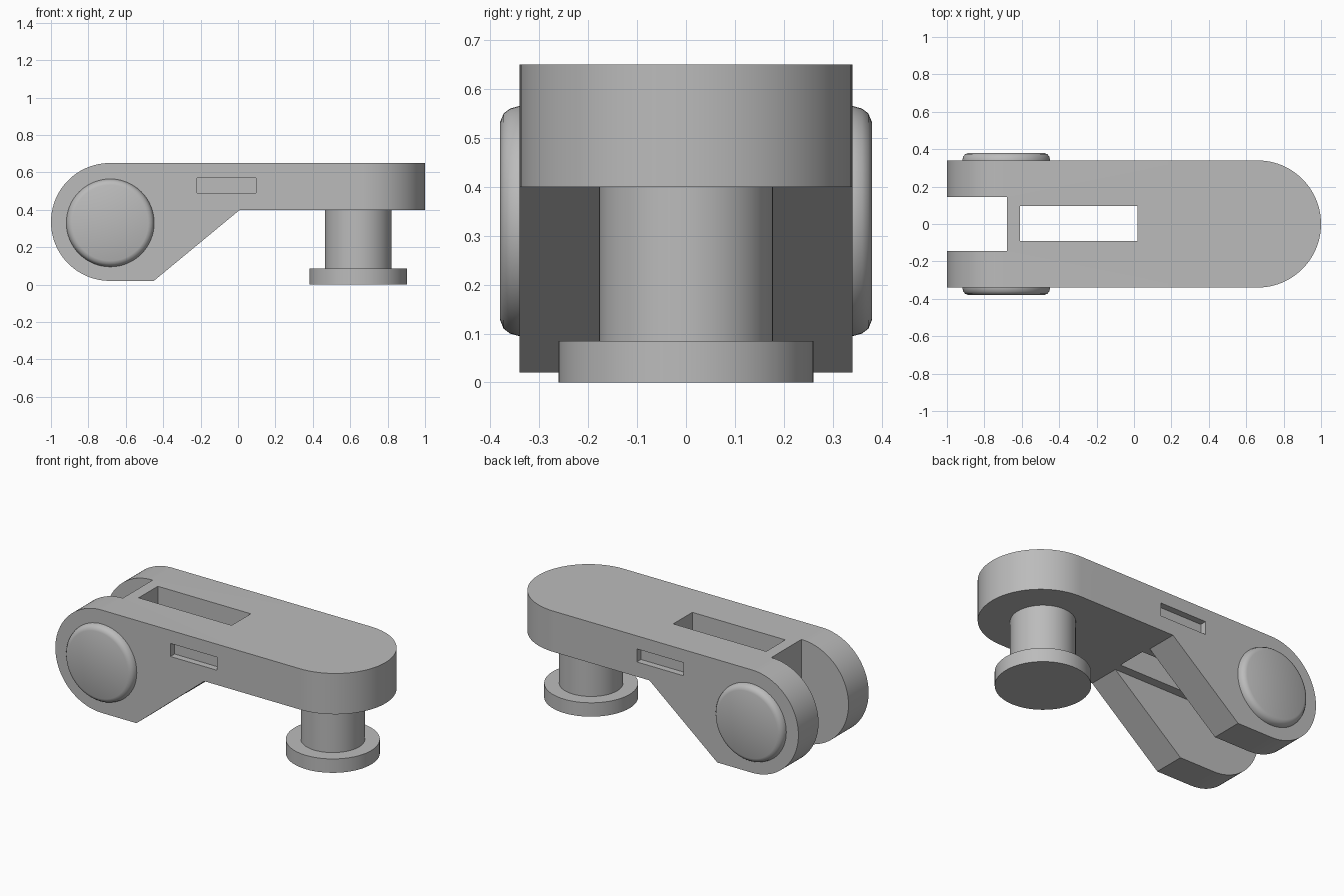
import bpy, bmesh, math
from mathutils import Matrix

if "Cube" in bpy.data.objects:
    bpy.data.objects.remove(bpy.data.objects["Cube"])

grey = bpy.data.materials.new("plain_grey")
grey.use_nodes = True
grey.diffuse_color = (0.5, 0.5, 0.5, 1)
grey.node_tree.nodes["Principled BSDF"].inputs["Base Color"].default_value = (0.5, 0.5, 0.5, 1)


def finish(name, bm):
    bmesh.ops.recalc_face_normals(bm, faces=bm.faces)
    mesh = bpy.data.meshes.new(name)
    bm.to_mesh(mesh)
    bm.free()
    mesh.materials.append(grey)
    obj = bpy.data.objects.new(name, mesh)
    bpy.context.collection.objects.link(obj)
    return obj


def prism(name, points, low, high, axis="Z"):
    """Extrude an outline: (x, y) along Z, or (x, z) along Y."""
    bm = bmesh.new()
    place = (lambda a, b: (a, b, low)) if axis == "Z" else (lambda a, b: (a, low, b))
    face = bm.faces.new([bm.verts.new(place(a, b)) for a, b in points])
    top = bmesh.ops.extrude_face_region(bm, geom=[face])["geom"]
    step = (0, 0, high - low) if axis == "Z" else (0, high - low, 0)
    bmesh.ops.translate(bm, vec=step, verts=[v for v in top if isinstance(v, bmesh.types.BMVert)])
    return finish(name, bm)


def lathe(name, profile, matrix, steps=64):
    """Spin an open (radius, height) profile that starts and ends on the axis."""
    bm = bmesh.new()
    verts = [bm.verts.new((r, 0, h)) for r, h in profile]
    edges = [bm.edges.new(pair) for pair in zip(verts, verts[1:])]
    bmesh.ops.spin(bm, geom=verts + edges, cent=(0, 0, 0), axis=(0, 0, 1),
                   angle=math.tau, steps=steps)
    bmesh.ops.remove_doubles(bm, verts=bm.verts, dist=1e-4)
    bm.transform(matrix)
    return finish(name, bm)


def box_points(x0, x1, y0, y1):
    return [(x0, y0), (x1, y0), (x1, y1), (x0, y1)]


def arc(cx, cy, r, start, end, steps=48):
    angles = [math.radians(start + (end - start) * i / steps) for i in range(steps + 1)]
    return [(cx + r * math.cos(a), cy + r * math.sin(a)) for a in angles]


def activate(obj):
    bpy.ops.object.select_all(action="DESELECT")
    obj.select_set(True)
    bpy.context.view_layer.objects.active = obj


def combine(obj, cutter, operation="DIFFERENCE"):
    cutter.hide_render = True
    mod = obj.modifiers.new("cut", "BOOLEAN")
    mod.operation = operation
    mod.solver = "EXACT"
    mod.object = cutter
    activate(obj)
    bpy.ops.object.modifier_apply(modifier=mod.name)
    bpy.data.objects.remove(cutter)


def smooth(obj):
    activate(obj)
    bpy.ops.object.shade_smooth_by_angle(angle=math.radians(35))


# Arm body: side outline rounded at the hinge, trimmed to a round nose
outline = arc(-0.685, 0.335, 0.315, 90, 270) + [(-0.45, 0.02), (0.01, 0.40), (1.1, 0.40), (1.1, 0.65)]
body = prism("arm_body", outline, -0.34, 0.34, "Y")
nose = [(-1.2, 0.5), (-1.2, -0.5), (0.3, -0.5), (0.3, -0.34)] + arc(0.66, 0, 0.34, -90, 90) + [(0.3, 0.34), (0.3, 0.5)]
combine(body, prism("nose_cutter", nose, -0.2, 0.9), "INTERSECT")

# Fork gap between the hinge plates, open below the bridge
gap = [(-1.2, -0.1), (0.01, -0.1), (0.01, 0.40), (-0.68, 0.40), (-0.68, 0.9), (-1.2, 0.9)]
combine(body, prism("gap_cutter", gap, -0.145, 0.145, "Y"))

# Slot through the bridge
combine(body, prism("slot_cutter", box_points(-0.61, 0.02, -0.09, 0.095), 0.2, 0.9))

# Shallow side recesses
for side in (-1, 1):
    low, high = sorted((side * 0.30, side * 0.5))
    combine(body, prism("recess_cutter", box_points(-0.22, 0.095, 0.49, 0.57), low, high, "Y"))
smooth(body)

# Rounded hinge caps on both sides
cap = [(0, 0.32), (0.235, 0.32), (0.235, 0.342), (0.23, 0.36), (0.22, 0.373), (0.203, 0.38), (0, 0.38)]
for side, label in ((-1, "front"), (1, "back")):
    turn = Matrix.Translation((-0.683, 0, 0.33)) @ Matrix.Rotation(-side * math.pi / 2, 4, "X")
    smooth(lathe(label + "_hinge_cap", cap, turn))

# Peg with a wide foot under the nose
peg = [(0, 0), (0.261, 0), (0.261, 0.085), (0.178, 0.085), (0.178, 0.41), (0, 0.41)]
smooth(lathe("flanged_peg", peg, Matrix.Translation((0.643, 0, 0))))
